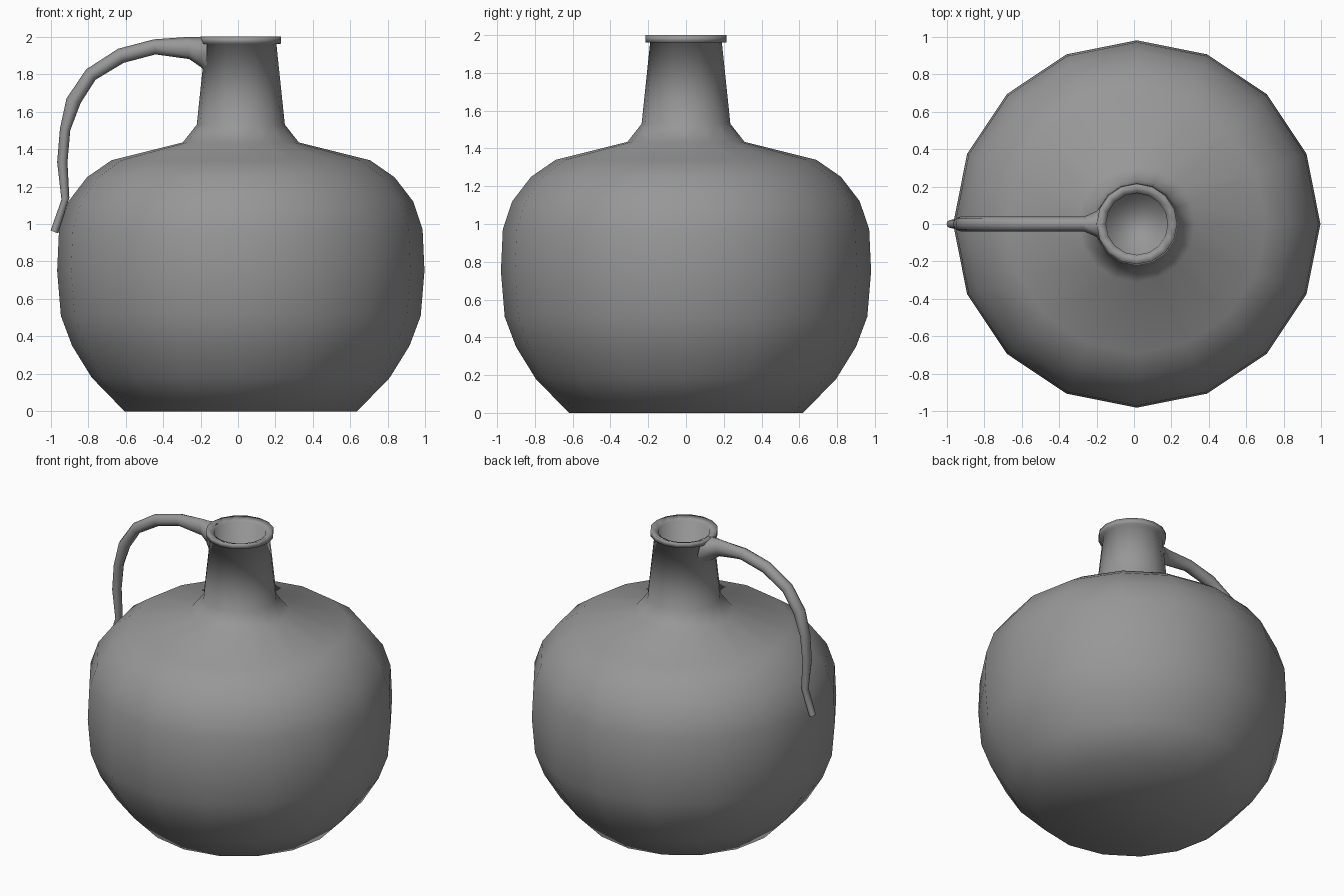
import bpy
from math import sin, cos, pi, radians
from mathutils import Vector

if "Cube" in bpy.data.objects:
    bpy.data.objects.remove(bpy.data.objects["Cube"])

CENTRE_X = 0.015

# Dark grey clay
clay = bpy.data.materials.new("dark_clay")
clay.diffuse_color = (0.22, 0.22, 0.22, 1)
clay.use_nodes = True
clay.node_tree.nodes["Principled BSDF"].inputs["Base Color"].default_value = clay.diffuse_color
clay.diffuse_color = (0.31, 0.31, 0.31, 1)
clay.use_nodes = True
clay.node_tree.nodes["Principled BSDF"].inputs["Base Color"].default_value = clay.diffuse_color


def loft(name, rings, angle):
    """Skin a list of equal-length vertex rings, capping both ends."""
    n = len(rings[0])
    verts = [v for ring in rings for v in ring]
    faces = []
    for i in range(len(rings) - 1):
        for j in range(n):
            k = (j + 1) % n
            faces.append((i * n + j, i * n + k, (i + 1) * n + k, (i + 1) * n + j))
    faces.append(tuple(reversed(range(n))))
    faces.append(tuple(range((len(rings) - 1) * n, len(rings) * n)))
    mesh = bpy.data.meshes.new(name)
    mesh.from_pydata(verts, [], faces)
    mesh.materials.append(clay)
    obj = bpy.data.objects.new(name, mesh)
    bpy.context.collection.objects.link(obj)
    bpy.ops.object.select_all(action='DESELECT')
    obj.select_set(True)
    bpy.context.view_layer.objects.active = obj
    bpy.ops.object.mode_set(mode='EDIT')
    bpy.ops.mesh.select_all(action='SELECT')
    bpy.ops.mesh.normals_make_consistent(inside=False)
    bpy.ops.object.mode_set(mode='OBJECT')
    bpy.ops.object.shade_smooth_by_angle(angle=radians(angle))


# Jug body: round belly, shoulder, tapering neck, soft rim and hollow mouth
profile = [(0.62, 0), (0.795, 0.18), (0.90, 0.35), (0.96, 0.51), (0.98, 0.75),
           (0.97, 0.97), (0.92, 1.12), (0.82, 1.25), (0.69, 1.34),
           (0.31, 1.435), (0.235, 1.53), (0.19, 1.96), (0.215, 1.962),
           (0.215, 2.0), (0.165, 1.98), (0.155, 1.5)]
SIDES = 16
loft("jug_body", [[(CENTRE_X + r * cos(2 * pi * i / SIDES),
                    r * sin(2 * pi * i / SIDES), z) for i in range(SIDES)]
                  for r, z in profile], 120)

# Handle: outer x, z, inner x, z and half width of each cross-section
sections = [(-0.165, 1.995, -0.165, 1.80, 0.11),
            (-0.20, 1.998, -0.195, 1.835, 0.07),
            (-0.27, 1.998, -0.26, 1.88, 0.04),
            (-0.45, 1.985, -0.44, 1.905, 0.04),
            (-0.64, 1.935, -0.61, 1.86, 0.04),
            (-0.81, 1.825, -0.76, 1.77, 0.04),
            (-0.915, 1.67, -0.84, 1.645, 0.04),
            (-0.95, 1.51, -0.895, 1.50, 0.04),
            (-0.965, 1.33, -0.91, 1.33, 0.035),
            (-0.942, 1.13, -0.90, 1.14, 0.028),
            (-1.0, 0.965, -0.96, 0.95, 0.022)]
rings = []
for ox, oz, ix, iz, w in sections:
    outer, inner = Vector((ox, 0, oz)), Vector((ix, 0, iz))
    mid, half = (outer + inner) / 2, (outer - inner) / 2
    rings.append([mid + half * cos(pi * i / 4) + Vector((0, w * sin(pi * i / 4), 0))
                  for i in range(8)])
loft("handle", rings, 60)
